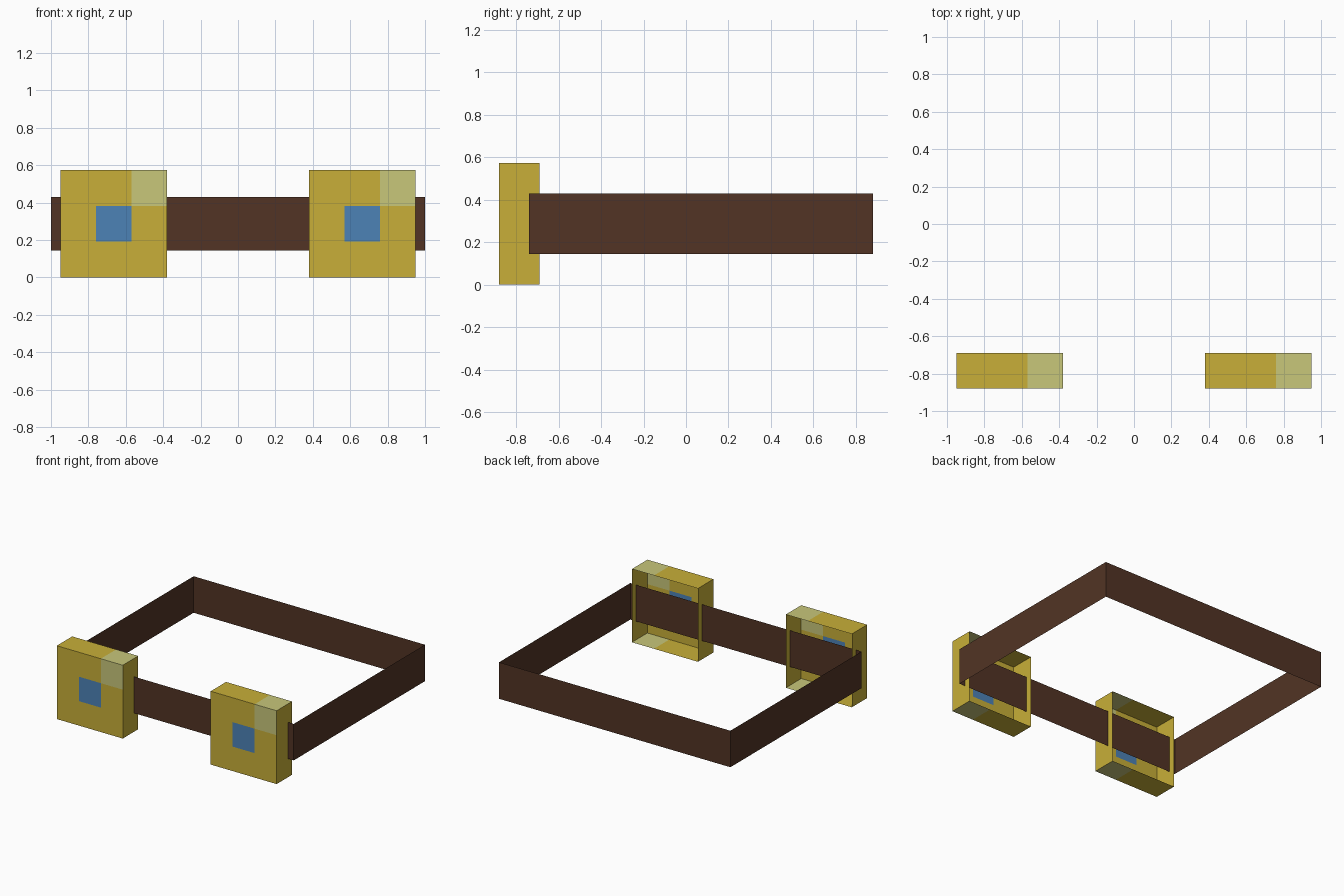
import bpy
import bmesh
from mathutils import Matrix, Vector

cube = bpy.data.objects.get("Cube")
if cube:
    bpy.data.objects.remove(cube, do_unlink=True)


def material(name, rgb):
    mat = bpy.data.materials.new(name)
    mat.use_nodes = True
    mat.diffuse_color = (*rgb, 1)
    mat.node_tree.nodes["Principled BSDF"].inputs["Base Color"].default_value = (*rgb, 1)
    return mat


GOLD = material("gold", (0.578, 0.429, 0.040))
PALE = material("pale gold", (0.578, 0.571, 0.195))
BLUE = material("blue", (0.073, 0.223, 0.468))
BROWN = material("brown leather", (0.084, 0.034, 0.018))


def open_box(name, low, high, materials, is_open, cuts=(), paint=None):
    """Thin-walled box; is_open picks walls to remove, paint picks a slot per face."""
    low, high = Vector(low), Vector(high)
    size = high - low
    bm = bmesh.new()
    place = Matrix.Translation((low + high) / 2) @ Matrix.Diagonal((*size, 1))
    bmesh.ops.create_cube(bm, size=1, matrix=place)
    bmesh.ops.delete(bm, geom=[f for f in bm.faces if is_open(f.normal)], context="FACES")
    for axis in cuts:
        for part in (1 / 3, 2 / 3):
            point = low.copy()
            point[axis] += size[axis] * part
            normal = Vector((0, 0, 0))
            normal[axis] = 1
            bmesh.ops.bisect_plane(bm, geom=bm.verts[:] + bm.edges[:] + bm.faces[:],
                                   plane_co=point, plane_no=normal)
    bm.normal_update()
    if paint:
        for f in bm.faces:
            c = f.calc_center_median() - low
            f.material_index = paint(f.normal, c.x / size.x, c.z / size.z)
    mesh = bpy.data.meshes.new(name)
    bm.to_mesh(mesh)
    bm.free()
    for mat in materials:
        mesh.materials.append(mat)
    obj = bpy.data.objects.new(name, mesh)
    bpy.context.collection.objects.link(obj)
    return obj


def paint_block(n, u, w):
    # pale corner on the front, carried across top and bottom; blue centre
    if abs(n.x) > 0.5 or u < 1 / 3:
        return 0
    if u > 2 / 3:
        return 1 if abs(n.z) > 0.5 or w > 2 / 3 else 0
    return 2 if n.y < -0.5 and 1 / 3 < w < 2 / 3 else 0


# Strap loop: four walls without top or bottom
open_box("strap", (-1, -0.74, 0.145), (1, 0.88, 0.43), [BROWN],
         lambda n: abs(n.z) > 0.5)

# Two blocks at the front, open at the back
for name, x in (("right_block", -0.95), ("left_block", 0.38)):
    open_box(name, (x, -0.88, 0), (x + 0.57, -0.69, 0.573), [GOLD, PALE, BLUE],
             lambda n: n.y > 0.5, cuts=(0, 2), paint=paint_block)
